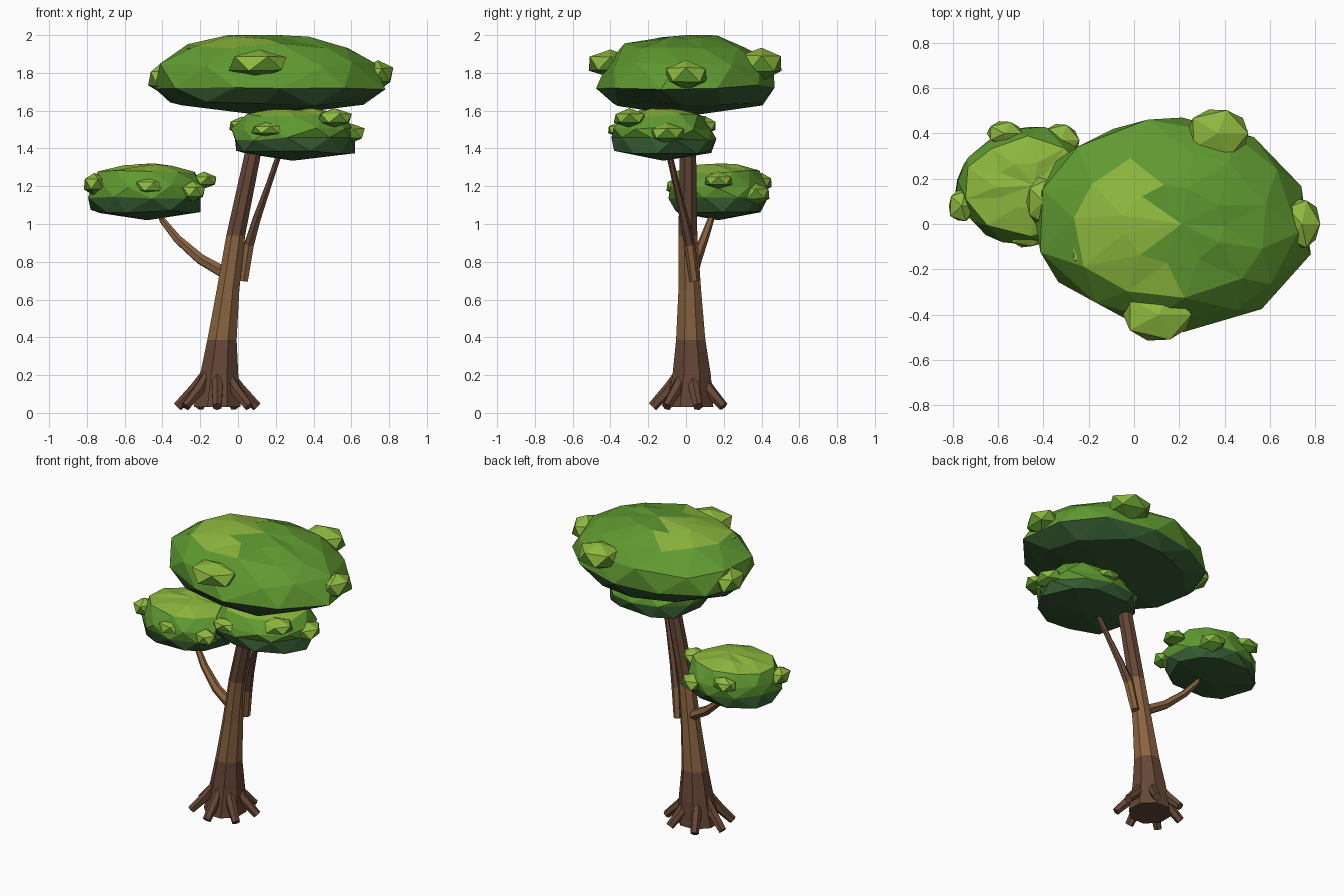
import bpy, bmesh, random
from math import sin, cos, tau, radians
from mathutils import Vector

if "Cube" in bpy.data.objects:
    bpy.data.objects.remove(bpy.data.objects["Cube"])

random.seed(4)


def mat(name, rgb):
    m = bpy.data.materials.new(name)
    m.diffuse_color = (*rgb, 1)
    m.use_nodes = True
    m.node_tree.nodes["Principled BSDF"].inputs["Base Color"].default_value = m.diffuse_color
    return m


BARK = [mat("dark_bark", (.13, .062, .037)), mat("light_bark", (.25, .125, .052))]
LEAF = [mat("leaf_shadow", (.035, .10, .03)), mat("leaf_mid", (.115, .32, .03)),
        mat("leaf_light", (.27, .48, .048))]


def finish(bm, name, mats):
    bmesh.ops.recalc_face_normals(bm, faces=bm.faces)
    me = bpy.data.meshes.new(name)
    bm.to_mesh(me)
    bm.free()
    for m in mats:
        me.materials.append(m)
    ob = bpy.data.objects.new(name, me)
    bpy.context.collection.objects.link(ob)
    return ob


def tube(name, pts, sides, colours, level=False):
    """Loft through (x, y, z, radius); one colour index per segment."""
    bm = bmesh.new()
    rings = []
    for i, p in enumerate(pts):
        a, b = pts[max(i - 1, 0)], pts[min(i + 1, len(pts) - 1)]
        d = Vector(b[:3]) - Vector(a[:3])
        q = Vector((0, 0, 1)).rotation_difference(Vector((0, 0, 1)) if level else d)
        rings.append([bm.verts.new(Vector(p[:3]) + q @ Vector(
            (p[3] * cos(tau * (k + .5) / sides), p[3] * sin(tau * (k + .5) / sides), 0)))
            for k in range(sides)])
    for i, c in enumerate(colours):
        for k in range(sides):
            n = (k + 1) % sides
            f = bm.faces.new((rings[i][k], rings[i][n], rings[i + 1][n], rings[i + 1][k]))
            f.material_index = c
    bm.faces.new(rings[0][::-1]).material_index = colours[0]
    bm.faces.new(rings[-1]).material_index = colours[-1]
    return finish(bm, name, BARK)


def canopy(name, c, size, profile, n, light):
    """Faceted pad: jittered rings joined by zigzag triangles. profile = (radius, height)."""
    bm = bmesh.new()
    rings = []
    for i, (r, h) in enumerate(profile):
        ring = []
        for k in range(n):
            a = tau * (k + .5 * (i % 2) + random.uniform(-.18, .18)) / n
            s = r * random.uniform(.93, 1.05)
            z = h + random.uniform(-.035, .035)
            ring.append(bm.verts.new((c[0] + size[0] * s * cos(a),
                                      c[1] + size[1] * s * sin(a), c[2] + size[2] * z)))
        rings.append(ring)
    low = bm.verts.new(c)
    top = bm.verts.new((c[0] + .04, c[1], c[2] + size[2]))

    def tri(vs, band):
        f = bm.faces.new(vs)
        f.material_index = 0 if band < 1 else 1
        if band >= len(profile) - 2 and light(f.calc_center_median()):
            f.material_index = 2

    for k in range(n):
        m = (k + 1) % n
        tri((low, rings[0][m], rings[0][k]), -1)
        tri((top, rings[-1][k], rings[-1][m]), len(profile))
        for i in range(len(profile) - 1):
            a, b = rings[i], rings[i + 1]
            if i % 2 == 0:
                tri((a[k], a[m], b[k]), i)
                tri((a[m], b[m], b[k]), i)
            else:
                tri((a[k], b[m], b[k]), i)
                tri((a[k], a[m], b[m]), i)
    return finish(bm, name, LEAF)


def clump(name, x, y, z, rx, ry, rz):
    """Small leaf lump with a light upper side."""
    bm = bmesh.new()
    bmesh.ops.create_icosphere(bm, subdivisions=1, radius=1)
    for v in bm.verts:
        v.co *= random.uniform(.92, 1.08)
        v.co = Vector((x + rx * v.co.x, y + ry * v.co.y, z + rz * v.co.z))
    for f in bm.faces:
        f.material_index = 2 if f.calc_center_median().z > z else 1
    return finish(bm, name, LEAF)


# Trunk with three bark bands
tube("trunk", [(-.11, .02, .03, .135), (-.10, .03, .2, .11), (-.085, .025, .385, .084),
               (-.053, .02, .65, .065), (-.012, .01, .94, .054), (.08, .01, 1.38, .047),
               (.13, .01, 1.62, .042)], 8, [0, 0, 1, 1, 0, 0], level=True)

# Splayed roots
for i in range(7):
    a = radians(-90 + i * 360 / 7)
    tube(f"root_{i + 1}", [(-.11 + r * cos(a), .02 + r * .92 * sin(a), z, w) for r, z, w in
                           ((.065, .205, .026), (.12, .125, .033), (.215, .033, .026))], 6, [0, 0])

# Branches
tube("left_branch", [(-.06, .03, .735, .034), (-.2, .055, .815, .03), (-.32, .095, .92, .024),
                     (-.40, .13, 1.02, .018), (-.43, .15, 1.1, .015)], 6, [1, 1, 1, 0])
tube("right_branch", [(.03, .045, .70, .026), (.058, .02, .89, .03), (.10, -.01, 1.03, .024),
                      (.16, -.05, 1.2, .018), (.235, -.1, 1.42, .016)], 6, [1, 0, 0, 0])

# Leaf pads
canopy("main_canopy", (.17, 0, 1.57), (.61, .475, .43),
       [(.86, .15), (1, .36), (.95, .64), (.72, .87), (.36, .97)], 11, lambda p: p.x < .12)
canopy("middle_canopy", (.29, -.12, 1.335), (.335, .275, .275),
       [(.95, .17), (1, .42), (.98, .62), (.82, .87), (.4, .97)], 10, lambda p: True)
canopy("left_canopy", (-.48, .17, 1.02), (.32, .265, .30),
       [(.90, .15), (.98, .38), (.98, .6), (.82, .85), (.4, .96)], 10, lambda p: True)

# Leaf clumps around the pads
for i, c in enumerate([
        (.11, -.40, 1.85, .17, .125, .08), (.37, .40, 1.85, .15, .125, .09),
        (-.40, .10, 1.77, .09, .12, .085), (.74, .0, 1.79, .085, .13, .08),
        (-.17, -.08, 1.91, .14, .16, .05),
        (.51, -.30, 1.56, .10, .09, .05), (.15, -.36, 1.50, .09, .06, .04),
        (.02, -.05, 1.52, .08, .09, .05), (.59, -.10, 1.48, .085, .10, .055),
        (.30, .10, 1.52, .09, .07, .05),
        (-.76, .08, 1.21, .065, .08, .06), (-.57, .40, 1.22, .09, .06, .05),
        (-.18, .17, 1.23, .075, .08, .045), (-.24, .0, 1.17, .07, .07, .055),
        (-.47, -.05, 1.20, .09, .06, .05), (-.32, .37, 1.16, .09, .085, .06)]):
    clump(f"leaf_clump_{i + 1}", *c)
